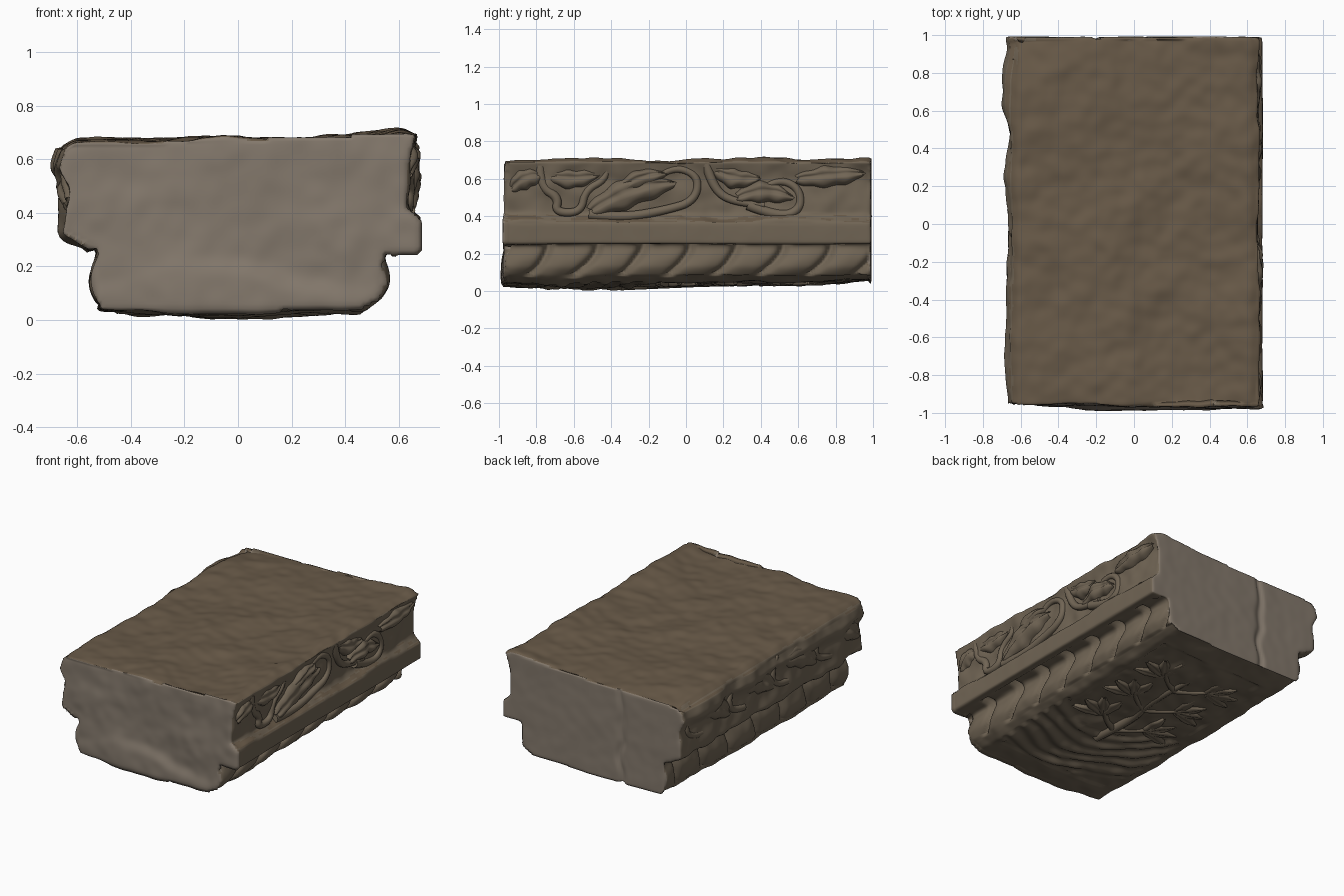
import bpy, bmesh, math
from mathutils import Vector, noise

if "Cube" in bpy.data.objects:
    bpy.data.objects.remove(bpy.data.objects["Cube"])


def material(name, rgb):
    m = bpy.data.materials.new(name)
    m.diffuse_color = (*rgb, 1)
    m.use_nodes = True
    m.node_tree.nodes["Principled BSDF"].inputs["Base Color"].default_value = m.diffuse_color
    return m


SIDE = material("carved_stone", (0.165, 0.13, 0.09))
TOP = material("stained_top", (0.14, 0.102, 0.065))
END = material("pale_cut_end", (0.23, 0.19, 0.15))


def gauss(t, width):
    return math.exp(-(t / width) ** 2)


def sigmoid(t):
    return 1 / (1 + math.exp(-max(-30, min(30, t))))


def add_mesh(name, bm, mat=SIDE):
    me = bpy.data.meshes.new(name)
    bm.normal_update()
    bm.to_mesh(me)
    bm.free()
    me.materials.append(mat)
    ob = bpy.data.objects.new(name, me)
    bpy.context.collection.objects.link(ob)
    me.shade_smooth()
    return ob


# Surface mappings: along, across, height -> position on a carved face
def on_right(a, b, h):
    return Vector((0.628 + h, a, b))


def on_left(a, b, h):
    return Vector((-0.63 - h, a, b))


def on_soffit(a, b, h):
    return Vector((a, b, 0.047 - h - 0.02 * gauss(math.hypot(a - 0.05, (b + 0.5) * 0.7), 0.35)))


# Block: cornice profile swept along y, remeshed, softened, then weathered
profile = [(-0.61, 0.672), (-0.655, 0.64), (-0.68, 0.57), (-0.64, 0.49), (-0.65, 0.42),
           (-0.66, 0.32), (-0.53, 0.26), (-0.53, 0.06), (-0.51, 0.037), (0, 0.035),
           (0.46, 0.048), (0.52, 0.08), (0.54, 0.13), (0.54, 0.25), (0.677, 0.25), (0.682, 0.37),
           (0.63, 0.41), (0.635, 0.60), (0.665, 0.69), (0.61, 0.71), (0.2, 0.692), (-0.2, 0.675)]
bm = bmesh.new()
face = bm.faces.new([bm.verts.new((x, -0.965, z)) for x, z in profile])
ext = bmesh.ops.extrude_face_region(bm, geom=[face])
bmesh.ops.translate(bm, vec=(0, 1.955, 0), verts=[g for g in ext["geom"] if isinstance(g, bmesh.types.BMVert)])
bmesh.ops.recalc_face_normals(bm, faces=bm.faces)
block = add_mesh("cornice_block", bm)
mod = block.modifiers.new("remesh", "REMESH")
mod.mode, mod.voxel_size = "VOXEL", 0.0135
soft = block.modifiers.new("soften", "SMOOTH")
soft.iterations = 4
bpy.context.view_layer.objects.active = block
for m in ("remesh", "soften"):
    bpy.ops.object.modifier_apply(modifier=m)


def lower_leaves(y, z, step, lean):
    # broad lobes parted by crescent cuts
    t = max(0, min(1, (0.25 - z) / 0.2))
    f = ((y + 0.02 * noise.noise(Vector((y * 5, z * 5, 3))) - 0.03 + lean * t ** 1.5) / step) % 1
    cut = 0.05 * gauss(min(f, 1 - f) * step, 0.022) * (1 - 0.7 * t)
    return 0.03 * abs(math.sin(math.pi * f)) ** 0.7 * math.sin(math.pi * t) - cut


def weather(co, n):
    x, y, z = co
    rough = 0.013 * noise.noise(co * 2.3) + 0.010 * noise.noise(co * 5.5) + 0.006 * noise.noise(co * 13)
    d = rough
    if n.z > 0.6:                                   # worn bed face with shallow steps
        wob = 0.15 * noise.noise(co * 3)
        d = 1.2 * rough - 0.022 * sigmoid((x - 0.06 + wob) * 25) * sigmoid((0.25 - y + wob) * 20) * sigmoid((0.56 - x) * 30)
        d -= 0.012 * sigmoid((x + 0.15 * y + wob) * 30) * sigmoid((0.5 - x) * 30)
        d -= 0.035 * gauss(math.hypot(x + 0.66, y - 1), 0.22)
    elif n.y < -0.6:                                # broken front with a curved ledge
        ledge = 0.21 - 0.10 * sigmoid((x - 0.14) * 18) - 0.35 * max(0, -0.25 - x)
        d = rough * 0.8 + 0.026 * sigmoid((ledge - z) * 60) * gauss(x - 0.05, 0.5)
        d += 0.018 * x - 0.015 * max(0, z - 0.45)
    elif n.y > 0.6:                                 # sawn back with a crack
        d = 0.3 * rough - 0.015 * gauss(x + 0.2 + 0.04 * noise.noise(co * 6), 0.018)
    elif n.z < -0.6 and z < 0.15:                   # soffit: drapery arcs, swelling
        r = math.hypot(x - 0.1, y - 0.15)
        d = rough + 0.022 * gauss(math.hypot(x - 0.05, (y + 0.5) * 0.7), 0.35)
        d -= 0.025 * sigmoid((y - 0.88) * 25)
        if y < -0.1 and 0.42 < r < 0.95 and abs(x) < 0.46:
            d += 0.009 * math.sin(r * 58 + 3 * noise.noise(co * 3))
        elif abs(x) < 0.42 and abs(y) < 0.8:
            d += 0.012 * noise.noise(co * 9) - 0.006
    elif z < 0.25 and x > 0.4:
        d = rough * 0.6 + lower_leaves(y, z, 0.25, 0.17) - 0.006
    elif z < 0.26 and x < -0.4:
        d = rough * 0.8 + lower_leaves(y, z, 0.28, 0.05) - 0.012
    elif 0.24 < z < 0.385 and x > 0.6:              # plain straight fillet
        d = 0.25 * rough
    elif x > 0.55:                                  # deep frieze ground
        d = 1.2 * rough + 0.012 * noise.noise(co * 8)
    elif x < -0.55:                                 # eroded left face
        d = 1.3 * rough + 0.015 * noise.noise(co * 7) + 0.008 * math.sin(y * 13 + z * 9)
    return d


me = block.data
old = [(v.co.copy(), v.normal.copy()) for v in me.vertices]
for v, (co, n) in zip(me.vertices, old):
    v.co = co + n * weather(co, n)
    v.co.z = max(0, v.co.z)
    v.co.y = max(-1, min(1, v.co.y))
me.materials.append(TOP)
me.materials.append(END)
for p in me.polygons:
    p.material_index = 1 if p.normal.z > 0.75 else 2 if abs(p.normal.y) > 0.75 and abs(p.center.y) > 0.9 else 0
me.shade_smooth()


# Leaf: bowed, worn blade with midrib and softly lobed edge
def leaf(name, place, start, end, width, height, bend=0.0, lobes=3):
    nu, nv = 28, 14
    s, e = Vector(start), Vector(end)
    along = e - s
    side = Vector((-along.y, along.x)).normalized()
    bm = bmesh.new()
    rows = []
    for i in range(nu + 1):
        u = i / nu
        w = width * (math.sin(math.pi * (0.06 + 0.9 * u)) ** 0.6) * (1 + 0.09 * math.sin(u * lobes * math.tau))
        c = s + along * u + side * bend * math.sin(math.pi * u)
        row = []
        for j in range(nv + 1):
            v = 2 * j / nv - 1
            p = c + side * w * v - along * 0.06 * abs(v)
            h = height * math.sqrt(max(0, 1 - v * v)) * math.sin(math.pi * (0.1 + 0.8 * u)) ** 0.5
            h -= 0.3 * height * gauss(v - 0.15, 0.2)
            h += 0.25 * height * noise.noise(Vector((p.x * 14, p.y * 14, 1)))
            row.append(bm.verts.new(place(p.x, p.y, h - 0.03 * v ** 6)))
        rows.append(row)
    for r0, r1 in zip(rows, rows[1:]):
        for j in range(nv):
            bm.faces.new((r0[j], r1[j], r1[j + 1], r0[j + 1]))
    bmesh.ops.recalc_face_normals(bm, faces=bm.faces)
    return add_mesh(name, bm)


# Stem: smooth tapering tube half sunk in the carved face
def stem(name, place, points, radius, lift=0.006):
    cu = bpy.data.curves.new(name, "CURVE")
    cu.dimensions, cu.bevel_depth, cu.bevel_resolution = "3D", radius, 3
    cu.use_fill_caps = True
    sp = cu.splines.new("NURBS")
    sp.points.add(len(points) - 1)
    for i, (a, b) in enumerate(points):
        sp.points[i].co = (*place(a, b, lift), 1)
        sp.points[i].radius = 1 - 0.45 * i / len(points)
    sp.use_endpoint_u, sp.order_u, sp.resolution_u = True, 3, 8
    cu.materials.append(SIDE)
    bpy.context.collection.objects.link(bpy.data.objects.new(name, cu))


# Right frieze: running scroll of acanthus
scrolls = [[(-0.78, 0.67), (-0.78, 0.56), (-0.68, 0.50), (-0.70, 0.42), (-0.56, 0.42), (-0.54, 0.54), (-0.42, 0.60), (-0.42, 0.67)],
           [(-0.52, 0.41), (-0.35, 0.39), (-0.12, 0.43), (0.05, 0.48), (0.07, 0.62), (-0.08, 0.67), (-0.16, 0.60)],
           [(0.11, 0.68), (0.14, 0.55), (0.26, 0.47), (0.42, 0.46)],
           [(0.33, 0.46), (0.50, 0.39), (0.62, 0.44), (0.60, 0.56), (0.48, 0.60), (0.40, 0.54)]]
for pts in scrolls:
    stem("frieze_stem", on_right, pts, 0.028)
for s, e, w, h, b in [((-0.93, 0.55), (-0.76, 0.62), 0.065, 0.045, 0.02),
                      ((-0.74, 0.62), (-0.46, 0.62), 0.06, 0.045, -0.02),
                      ((-0.50, 0.43), (-0.05, 0.58), 0.085, 0.055, 0.03),
                      ((-0.36, 0.54), (-0.10, 0.63), 0.055, 0.055, 0.02),
                      ((0.16, 0.64), (0.40, 0.60), 0.06, 0.045, -0.02),
                      ((0.28, 0.50), (0.58, 0.50), 0.065, 0.05, 0.03),
                      ((0.60, 0.60), (0.96, 0.63), 0.065, 0.05, 0.0)]:
    leaf("frieze_leaf", on_right, s, e, w, h, b)

# Left frieze: worn leaves between stems
for i in range(4):
    y = -0.72 + i * 0.46
    leaf("worn_leaf", on_left, (y - 0.2, 0.44), (y + 0.17, 0.57), 0.09, 0.045, 0.03, 3)
    stem("worn_stem", on_left, [(y + 0.1, 0.41), (y + 0.24, 0.42), (y + 0.26, 0.55), (y + 0.2, 0.62)], 0.026)

# Soffit: branching plant with leaf fans
stem("soffit_branch", on_soffit, [(0.02, -0.35), (-0.03, -0.05), (0.04, 0.2), (0, 0.62)], 0.035, -0.008)
for sx in (-1, 1):
    for y in (-0.2, 0.1, 0.4):
        stem("soffit_twig", on_soffit, [(0, y), (0.12 * sx, y + 0.05), (0.2 * sx, y + 0.15)], 0.022, 0)
        for k in range(4):
            ang = -0.25 + 0.6 * k
            a, b = 0.17 * sx, y + 0.1
            leaf("soffit_leaf", on_soffit, (a, b),
                 (a + 0.22 * sx * math.cos(ang), b + 0.2 * math.sin(ang)), 0.045, 0.02, 0, 2)
